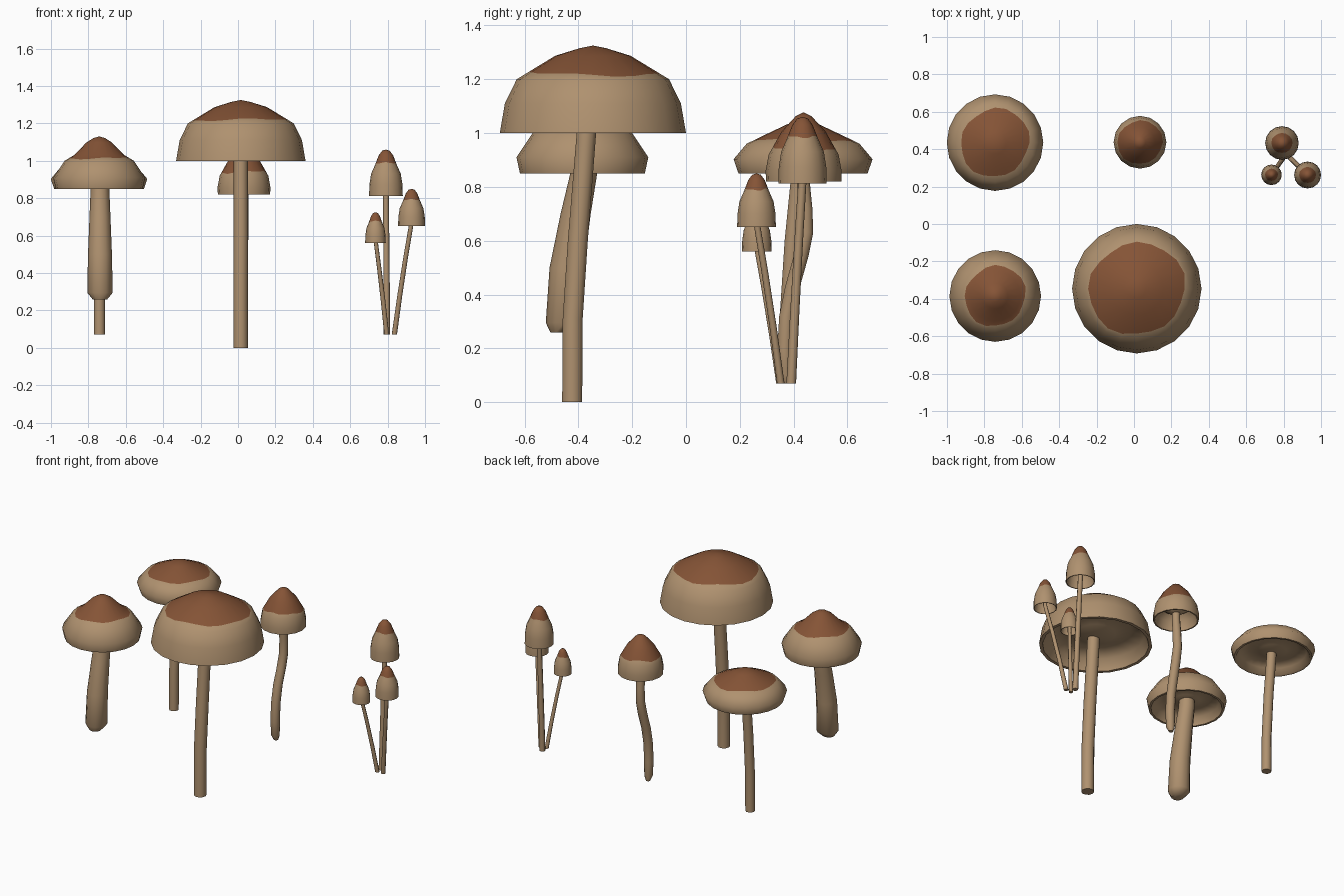
import bpy, bmesh, math

if "Cube" in bpy.data.objects:
    bpy.data.objects.remove(bpy.data.objects["Cube"])


def material(name, rgb):
    m = bpy.data.materials.new(name)
    m.diffuse_color = (*rgb, 1)
    m.use_nodes = True
    m.node_tree.nodes["Principled BSDF"].inputs["Base Color"].default_value = m.diffuse_color
    return m


TAN = material("tan flesh", (0.43, 0.285, 0.16))
BROWN = material("brown crown", (0.235, 0.088, 0.037))


def finish(bm, name, mats, sharp):
    bmesh.ops.recalc_face_normals(bm, faces=bm.faces[:])
    me = bpy.data.meshes.new(name)
    bm.to_mesh(me)
    bm.free()
    for m in mats:
        me.materials.append(m)
    for p in me.polygons:
        p.use_smooth = True
    me.set_sharp_from_angle(angle=math.radians(sharp))
    ob = bpy.data.objects.new(name, me)
    bpy.context.collection.objects.link(ob)


def bridge(bm, a, b, mat=0):
    n = len(a)
    for i in range(n):
        j = (i + 1) % n
        bm.faces.new((a[i], a[j], b[j], b[i])).material_index = mat


def fan(bm, ring, tip, mat=0):
    for i in range(len(ring)):
        bm.faces.new((ring[i], ring[(i + 1) % len(ring)], tip)).material_index = mat


def height_at(profile, r):
    # height of the cap profile at radius r, searched from the crown down
    for (r1, z1), (r0, z0) in zip(profile[::-1], profile[-2::-1]):
        if r1 <= r <= r0:
            return z1 + (z0 - z1) * (r - r1) / (r0 - r1)
    return profile[0][1]


def cap(name, cx, cy, profile, crown, wobble, sides, depth):
    """Hollow cap: outer profile (rim to tip), wavy crown edge, grooved underside."""
    bm = bmesh.new()
    ang = [2 * math.pi * i / sides for i in range(sides)]

    def ring(f):
        out = []
        for a in ang:
            r, z = f(a)
            out.append(bm.verts.new((cx + r * math.cos(a), cy + r * math.sin(a), z)))
        return out

    def edge(a):
        r = crown + wobble * (0.6 * math.sin(2 * a + 0.7 + cx) + 0.4 * math.sin(5 * a + cy))
        return r, height_at(profile, r)

    lower = [p for p in profile if p[0] > crown + wobble]
    upper = [p for p in profile if 0 < p[0] < crown - wobble]
    rings = [ring(lambda a, p=p: p) for p in lower] + [ring(edge)]
    k = len(rings) - 1
    rings += [ring(lambda a, p=p: p) for p in upper]
    for i in range(len(rings) - 1):
        bridge(bm, rings[i], rings[i + 1], 1 if i >= k else 0)
    fan(bm, rings[-1], bm.verts.new((cx, cy, profile[-1][1])), 1)
    # underside
    R, z0 = profile[0]
    prev = rings[0]
    for fr, fz in ((0.94, 0.0), (0.86, 0.65), (0.62, 1.0), (0.35, 0.7)):
        nxt = ring(lambda a: (R * fr, z0 + depth * fz))
        bridge(bm, prev, nxt)
        prev = nxt
    fan(bm, prev, bm.verts.new((cx, cy, z0 + depth * 0.4)))
    finish(bm, name, [TAN, BROWN], 68)


def stem(name, path, sides=10):
    """Tube through points (x, y, z, radius)."""
    bm = bmesh.new()
    rings = []
    for x, y, z, r in path:
        rings.append([bm.verts.new((x + r * math.cos(2 * math.pi * i / sides),
                                    y + r * math.sin(2 * math.pi * i / sides), z))
                      for i in range(sides)])
    for a, b in zip(rings, rings[1:]):
        bridge(bm, a, b)
    bm.faces.new(rings[0])
    bm.faces.new(rings[-1])
    finish(bm, name, [TAN], 50)


# Large front mushroom
cap("large_cap", 0.015, -0.346,
    [(0.346, 1.0), (0.327, 1.11), (0.283, 1.2), (0.14, 1.287), (0.05, 1.315), (0, 1.325)],
    0.252, 0.016, 20, 0.11)
stem("large_stem", [(0.014, -0.423, 0, 0.039), (0.014, -0.421, 0.31, 0.039),
                    (0.015, -0.402, 0.6, 0.039), (0.015, -0.37, 1.0, 0.038),
                    (0.015, -0.36, 1.15, 0.038)])

# Stout front left mushroom
cap("stout_cap", -0.742, -0.385,
    [(0.232, 0.85), (0.245, 0.91), (0.185, 1.0), (0.135, 1.03), (0.068, 1.098),
     (0.03, 1.122), (0, 1.13)],
    0.162, 0.011, 20, 0.075)
stem("stout_stem", [(-0.738, -0.465, 0.258, 0.038), (-0.738, -0.453, 0.295, 0.068),
                    (-0.738, -0.443, 0.5, 0.064), (-0.738, -0.41, 0.7, 0.056),
                    (-0.738, -0.38, 0.85, 0.05), (-0.738, -0.375, 0.96, 0.047)], 12)

# Flat back left mushroom
cap("flat_cap", -0.743, 0.435,
    [(0.24, 0.85), (0.258, 0.903), (0.21, 0.96), (0.155, 0.987), (0.06, 1.032), (0, 1.046)],
    0.183, 0.012, 20, 0.06)
stem("flat_stem", [(-0.741, 0.375, 0.07, 0.03), (-0.741, 0.377, 0.32, 0.03),
                   (-0.741, 0.395, 0.6, 0.03), (-0.742, 0.42, 0.85, 0.03),
                   (-0.742, 0.425, 0.94, 0.03)])

# Pointed back mushroom with a curved stem
cap("pointed_cap", 0.032, 0.437,
    [(0.14, 0.82), (0.141, 0.86), (0.13, 0.92), (0.082, 1.005), (0.03, 1.062), (0, 1.077)],
    0.119, 0.007, 16, 0.09)
stem("pointed_stem", [(0.02, 0.375, 0.07, 0.014), (0.02, 0.37, 0.1, 0.026),
                      (0.02, 0.367, 0.2, 0.029), (0.02, 0.374, 0.32, 0.029),
                      (0.02, 0.396, 0.43, 0.029), (0.025, 0.427, 0.54, 0.029),
                      (0.028, 0.446, 0.63, 0.028), (0.03, 0.444, 0.72, 0.027),
                      (0.03, 0.435, 0.83, 0.025), (0.03, 0.437, 0.95, 0.025)])

# Cluster of three small bell mushrooms: centre, radius, rim z, tip z, stem base
BELL = [(1, 0), (0.98, 0.25), (0.88, 0.48), (0.66, 0.66), (0.42, 0.88), (0.22, 0.975), (0, 1)]
CLUSTER = {
    "tall_bell": (0.791, 0.433, 0.09, 0.812, 1.06, 0.796, 0.391, 0.018),
    "middle_bell": (0.928, 0.262, 0.072, 0.65, 0.85, 0.836, 0.352, 0.014),
    "short_bell": (0.735, 0.263, 0.055, 0.56, 0.725, 0.795, 0.348, 0.013),
}
for name, (x, y, r, z0, z1, bx, by, sr) in CLUSTER.items():
    h = z1 - z0
    cap(name + "_cap", x, y, [(a * r, z0 + b * h) for a, b in BELL],
        0.61 * r, 0.03 * r, 16, 0.4 * h)
    path = []
    for t in (0, 0.35, 0.7, 1.0):
        s = t * (0.85 + 0.15 * t)  # slight outward curve
        path.append((bx + (x - bx) * s, by + (y - by) * s,
                     0.07 + (z0 + 0.02 - 0.07) * t, sr * (1 - 0.15 * t)))
    path.append((x, y, z0 + 0.5 * h, sr * 0.85))
    stem(name + "_stem", path, 8)
